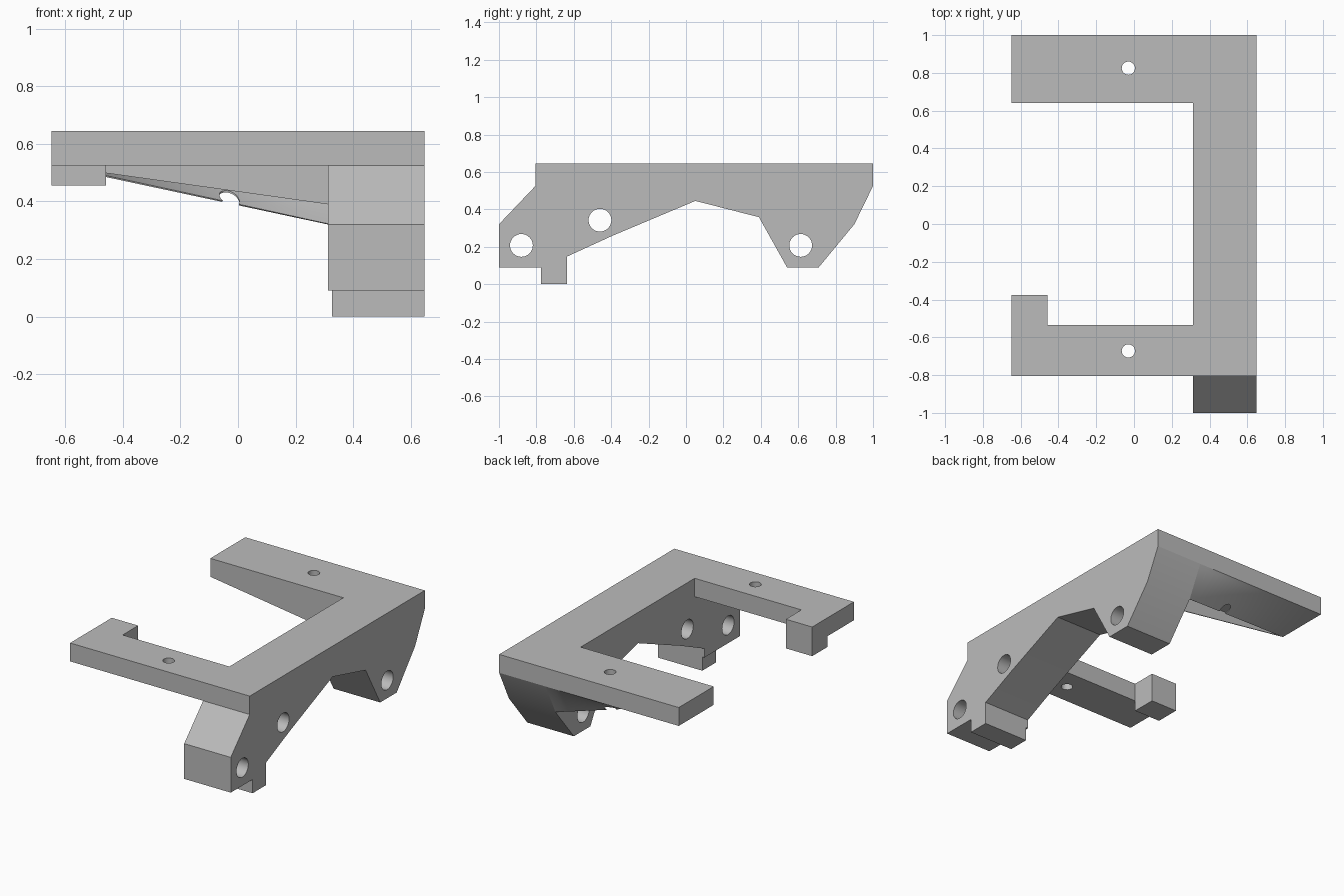
import bpy
import bmesh
from math import radians
from mathutils import Vector, Matrix

if "Cube" in bpy.data.objects:
    bpy.data.objects.remove(bpy.data.objects["Cube"], do_unlink=True)

grey = bpy.data.materials.new("plain grey")
grey.use_nodes = True
grey.diffuse_color = (0.5, 0.5, 0.5, 1)
grey.node_tree.nodes["Principled BSDF"].inputs["Base Color"].default_value = (0.5, 0.5, 0.5, 1)

OUT, IN, END = 0.648, 0.312, -0.648    # beam outside, beam inside, arm tips
TOP, UNDER = 0.645, 0.525              # plate top and underside


def make_object(name, bm):
    mesh = bpy.data.meshes.new(name)
    bm.to_mesh(mesh)
    bm.free()
    mesh.materials.append(grey)
    obj = bpy.data.objects.new(name, mesh)
    bpy.context.collection.objects.link(obj)
    return obj


def prism(name, points, offset):
    """Extrude a flat outline of 3D points by an offset."""
    bm = bmesh.new()
    face = bm.faces.new([bm.verts.new(p) for p in points])
    moved = bmesh.ops.extrude_face_region(bm, geom=[face])["geom"]
    bmesh.ops.translate(bm, vec=Vector(offset),
                        verts=[v for v in moved if isinstance(v, bmesh.types.BMVert)])
    bmesh.ops.recalc_face_normals(bm, faces=bm.faces)
    return make_object(name, bm)


def box(name, x0, x1, y0, y1, z0, z1):
    outline = [(x0, y0, z0), (x1, y0, z0), (x1, y1, z0), (x0, y1, z0)]
    return prism(name, outline, (0, 0, z1 - z0))


def activate(obj):
    bpy.ops.object.select_all(action='DESELECT')
    obj.select_set(True)
    bpy.context.view_layer.objects.active = obj


def drill(obj, centre, radius, axis):
    """Cut a round through hole along the given axis."""
    bm = bmesh.new()
    turn = Matrix.Rotation(radians(90), 4, 'Y') if axis == 'X' else Matrix()
    bmesh.ops.create_cone(bm, cap_ends=True, segments=32, radius1=radius, radius2=radius,
                          depth=1.5, matrix=Matrix.Translation(centre) @ turn)
    cutter = make_object("hole_cutter", bm)
    cutter.hide_render = True
    mod = obj.modifiers.new("hole", 'BOOLEAN')
    mod.operation = 'DIFFERENCE'
    mod.solver = 'EXACT'
    mod.object = cutter
    activate(obj)
    bpy.ops.object.modifier_apply(modifier=mod.name)
    bpy.data.objects.remove(cutter, do_unlink=True)


def smooth(obj):
    activate(obj)
    bpy.ops.object.shade_smooth_by_angle(angle=radians(30))


# C-shaped top plate with two screw holes
outline = [(END, -0.805), (OUT, -0.805), (OUT, 1), (END, 1),
           (END, 0.64), (IN, 0.64), (IN, -0.535), (END, -0.535)]
plate = prism("top_plate", [(x, y, UNDER) for x, y in outline], (0, 0, TOP - UNDER))
SCREWS = [(-0.03, 0.825, 0.5), (-0.03, -0.672, 0.5)]
for spot in SCREWS:
    drill(plate, spot, 0.035, 'Z')
smooth(plate)

# Side beam with two legs and three cross holes
profile = [(-0.805, UNDER), (-1, 0.32), (-1, 0.09), (-0.635, 0.09), (-0.635, 0.148),
           (-0.39, 0.26), (0.05, 0.445), (0.39, 0.358), (0.54, 0.09), (0.71, 0.09),
           (0.9, 0.32), (1, UNDER)]
beam = prism("side_beam", [(IN, y, z) for y, z in profile], (OUT - IN, 0, 0))
for y, z in [(-0.88, 0.207), (-0.46, 0.342), (0.613, 0.207)]:
    drill(beam, (0.48, y, z), 0.061, 'X')
smooth(beam)

# Foot under the front leg and hook at the tip of the front arm
box("front_foot", 0.327, OUT, -0.775, -0.635, 0, 0.09)
box("arm_hook", END, -0.458, -0.535, -0.375, 0.455, TOP)

# Twisted rear skin, ruled from the arm tip to the edge of the rear leg
tip = Vector((END, 0.64, UNDER)), Vector((END, 1, UNDER))
leg = Vector((IN, 0.9, 0.32)), Vector((IN, 1, UNDER))
ROWS, COLS = 8, 16
bm = bmesh.new()
grid = []
for i in range(ROWS + 1):
    a, b = tip[0].lerp(tip[1], i / ROWS), leg[0].lerp(leg[1], i / ROWS)
    grid.append([bm.verts.new(a.lerp(b, j / COLS)) for j in range(COLS + 1)])
for i in range(ROWS):
    for j in range(COLS):
        bm.faces.new((grid[i][j], grid[i + 1][j], grid[i + 1][j + 1], grid[i][j + 1]))
bm.normal_update()
if sum(f.normal.y for f in bm.faces) < 0:
    bmesh.ops.reverse_faces(bm, faces=bm.faces)
skin = make_object("rear_skin", bm)
solid = skin.modifiers.new("thickness", 'SOLIDIFY')
solid.thickness = 0.005
solid.offset = -1
activate(skin)
bpy.ops.object.modifier_apply(modifier=solid.name)
drill(skin, SCREWS[0], 0.035, 'Z')
smooth(skin)

# Thin tapering web under the inner edge of the rear arm
prism("rear_web", [(END, 0.64, UNDER), (IN, 0.64, UNDER), (IN, 0.64, 0.39)], (0, 0.005, 0))
